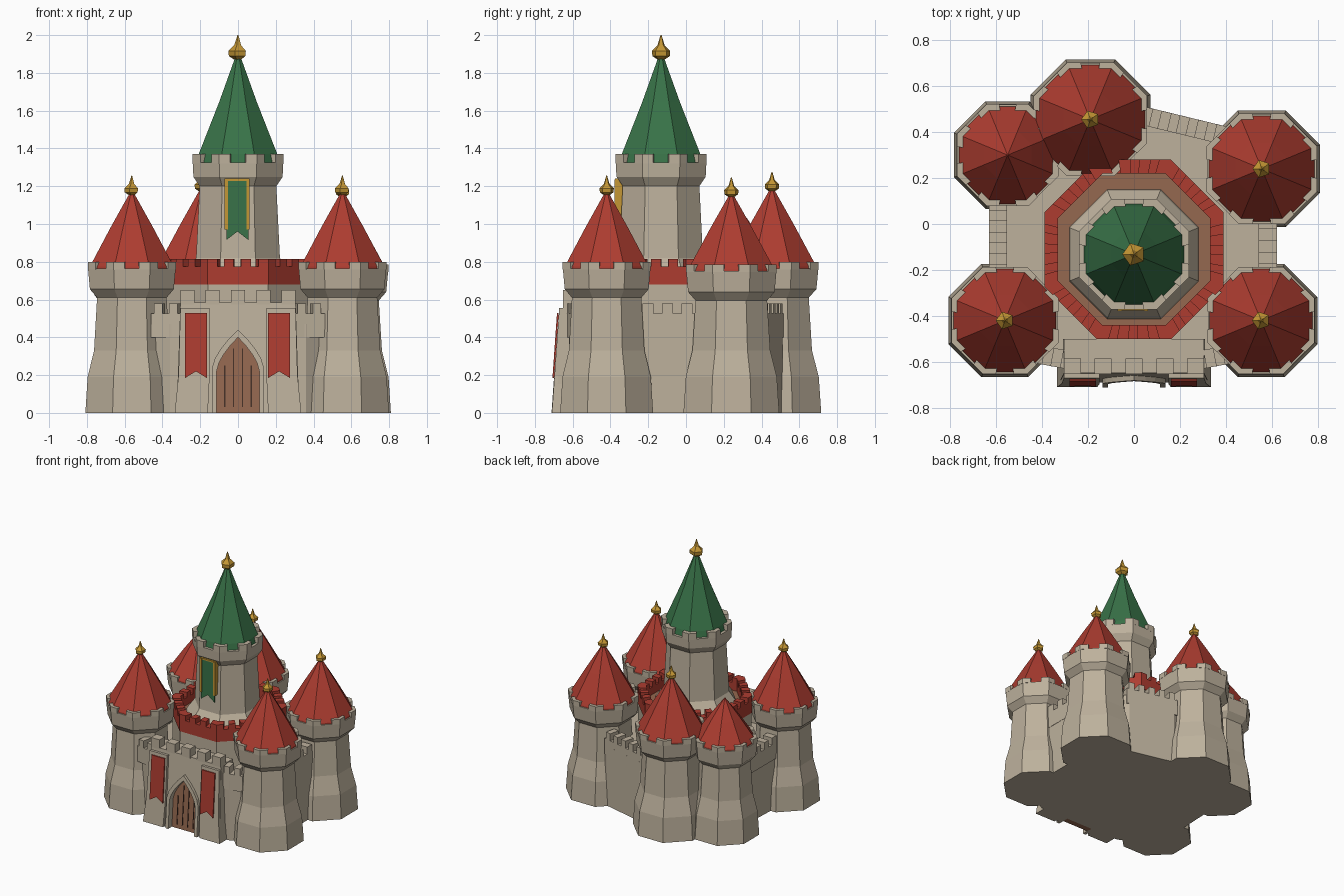
import bpy, bmesh, math
from mathutils import Vector

if "Cube" in bpy.data.objects:
    bpy.data.objects.remove(bpy.data.objects["Cube"])


def material(name, rgb):
    m = bpy.data.materials.new(name)
    m.diffuse_color = (*rgb, 1)
    m.use_nodes = True
    m.node_tree.nodes["Principled BSDF"].inputs["Base Color"].default_value = m.diffuse_color
    return m


STONE = material("warm stone", (0.51, 0.44, 0.335))
RED = material("roof red", (0.42, 0.046, 0.03))
GREEN = material("banner green", (0.04, 0.17, 0.065))
GOLD = material("gold", (0.56, 0.31, 0.035))
BROWN = material("door brown", (0.30, 0.14, 0.08))
DARK = material("dark brown", (0.06, 0.03, 0.02))


def ring(cx, cy, r, z, n=8):
    """Polygon with a flat side to the front; r is centre-to-side distance."""
    big = r / math.cos(math.pi / n)
    return [(cx + big * math.cos((i + .5) * 2 * math.pi / n),
             cy + big * math.sin((i + .5) * 2 * math.pi / n), z) for i in range(n)]


def build(name, stacks, mat):
    """Each stack is a list of equal-length rings, skinned and capped."""
    bm = bmesh.new()
    for rings in stacks:
        vs = [[bm.verts.new(p) for p in r] for r in rings]
        n = len(vs[0])
        for a, b in zip(vs, vs[1:]):
            for i in range(n):
                bm.faces.new((a[i], a[(i + 1) % n], b[(i + 1) % n], b[i]))
        bm.faces.new(vs[0][::-1])
        bm.faces.new(vs[-1])
    bmesh.ops.recalc_face_normals(bm, faces=bm.faces)
    me = bpy.data.meshes.new(name)
    bm.to_mesh(me)
    bm.free()
    me.materials.append(mat)
    ob = bpy.data.objects.new(name, me)
    bpy.context.collection.objects.link(ob)
    return ob


def turned(cx, cy, profile, n=8):
    return [ring(cx, cy, max(r, .002), z, n) for r, z in profile]


def flat(pts, z0, z1):
    """Vertical prism from a plan outline."""
    return [[(x, y, z0) for x, y in pts], [(x, y, z1) for x, y in pts]]


def facade(pts, y0, y1, lean=.07):
    """Front-facing prism from an x-z outline, leaning back with height."""
    return [[(x, y0 + lean * z, z) for x, z in pts], [(x, y1, z) for x, z in pts]]


def box(x0, x1, y0, y1, z0, z1):
    return flat([(x0, y0), (x1, y0), (x1, y1), (x0, y1)], z0, z1)


def corner_merlons(cx, cy, ro, ri, z0, z1, frac):
    """Angled merlon wrapped round every corner of an octagon."""
    out = [Vector(p[:2]) for p in ring(cx, cy, ro, 0)]
    inn = [Vector(p[:2]) for p in ring(cx, cy, ri, 0)]
    res = []
    for i in range(8):
        j, k = i - 1, (i + 1) % 8
        res.append(flat([out[i].lerp(out[j], frac), out[i], out[i].lerp(out[k], frac),
                         inn[i].lerp(inn[k], frac), inn[i], inn[i].lerp(inn[j], frac)], z0, z1))
    return res


def side_merlons(cx, cy, ro, ri, z0, z1, spans):
    """Straight merlons along every side of an octagon."""
    out = [Vector(p[:2]) for p in ring(cx, cy, ro, 0)]
    inn = [Vector(p[:2]) for p in ring(cx, cy, ri, 0)]
    return [flat([out[i].lerp(out[i - 1], a), out[i].lerp(out[i - 1], b),
                  inn[i].lerp(inn[i - 1], b), inn[i].lerp(inn[i - 1], a)], z0, z1)
            for i in range(8) for a, b in spans]


def finial(name, cx, cy, z, s):
    build(name, [turned(cx, cy, [(0, z - s), (.85 * s, z - .35 * s), (.9 * s, z + .25 * s),
                                 (.35 * s, z + .9 * s), (0, z + 2.1 * s)], 5)], GOLD)


# Corner towers: position, scale, crown top, roof tip, has finial
towers = {"front_left": (-.562, -.42, 1.0, .80, 1.18, True),
          "front_right": (.553, -.42, 1.0, .80, 1.18, True),
          "back_right": (.556, .24, 1.03, .785, 1.17, True),
          "back_left": (-.55, .30, .95, .77, 1.06, False),
          "back": (-.19, .455, 1.06, .80, 1.20, True)}
for name, (x, y, s, top, tip, ball) in towers.items():
    prof = [(.246, 0), (.234, .19), (.20, .33), (.184, top - .19), (.222, top - .145), (.232, top - .035)]
    shaft = turned(x, y, [(r * s, z) for r, z in prof])
    build(name + "_tower", [shaft] + corner_merlons(x, y, .233 * s, .19 * s, top - .04, top, .3), STONE)
    build(name + "_roof", [turned(x, y, [(.225 * s, top - .045), (.222 * s, top - .025),
                                         (.11 * s, top + .49 * (tip - top)), (0, tip)])], RED)
    if ball:
        finial(name + "_finial", x, y, tip, .036)

# Main castle block
plan = [(-.63, -.45), (-.36, -.62), (.36, -.62), (.62, -.45), (.62, .25), (.4, .425),
        (.05, .51), (-.2, .45), (-.6, .3)]
build("castle_block", [flat(plan, 0, .47)], STONE)


def wall(name, p, q, count):
    """Curtain wall parapet with merlons, outer face on the line p-q."""
    p, q = Vector(p), Vector(q)
    d = (q - p).normalized()
    inward = Vector((-d.y, d.x)) * .08
    parts = [flat([p, q, q + inward, p + inward], .40, .525)]
    for i in range(count):
        a, b = p.lerp(q, (i + .2) / count), p.lerp(q, (i + .75) / count)
        parts.append(flat([a, b, b + inward, a + inward], .52, .58))
    build(name, parts, STONE)


wall("right_wall", (.622, -.25), (.622, .06), 3)
wall("left_wall", (-.632, .13), (-.632, -.25), 4)
wall("back_wall", (.42, .42), (.02, .517), 5)
wall("front_left_wall", (-.46, -.60), (-.30, -.63), 2)
wall("front_right_wall", (.30, -.63), (.46, -.60), 2)

# Upper terrace under the keep, with its red parapet
CY = -.11
build("terrace_base", [turned(0, CY, [(.385, .4), (.385, .69)])], STONE)
build("terrace_floor", [turned(0, CY, [(.34, .68), (.34, .715)])], BROWN)
out, inn = ring(0, CY, .39, 0), ring(0, CY, .33, 0)
para = [flat([out[i][:2], out[i - 1][:2], inn[i - 1][:2], inn[i][:2]], .68, .775) for i in range(8)]
para += corner_merlons(0, CY, .39, .33, .77, .815, .16)
para += side_merlons(0, CY, .39, .33, .77, .815, [(.29, .45), (.57, .73)])
build("red_parapet", para, RED)

# Keep
KY = -.132
build("keep_tower", [turned(0, KY, [(.285, .70), (.275, .74), (.222, .82), (.203, 1.2),
                                    (.236, 1.25), (.24, 1.325)])]
      + corner_merlons(0, KY, .24, .20, 1.32, 1.37, .29), STONE)
build("keep_roof", [turned(0, KY, [(.222, 1.31), (.208, 1.37), (.1, 1.645), (.012, 1.89)])], GREEN)
finial("keep_finial", 0, KY, 1.905, .046)


def banner(name, x0, x1, z0, z1, notch, y, lean, mat):
    pts = [(x0, z1), (x0, z0), ((x0 + x1) / 2, z0 + notch), (x1, z0), (x1, z1)]
    build(name, [[[(x, y + lean * z, z) for x, z in pts],
                  [(x, y + .009 + lean * z, z) for x, z in pts]]], mat)


# Green keep banner hung in a gold frame
banner("keep_banner", -.062, .056, .915, 1.235, .045, -.374, 0, GREEN)
build("keep_banner_frame", [box(-.072, -.054, -.379, -.33, .97, 1.235),
                            box(.046, .062, -.379, -.33, .97, 1.235),
                            box(-.072, .062, -.376, -.33, 1.228, 1.24)], GOLD)


def arch(w, spring, peak):
    """Pointed arch outline, left foot to right foot."""
    right = []
    for i in range(5):
        t = i / 4
        right.append((w * (1 - t ** 1.6), spring + (peak - spring) * t))
    left = [(-x, z) for x, z in right[:-1]]
    return [(-w, 0)] + left + right[::-1] + [(w, 0)]


# Gatehouse with an open arch, side piers, arch trim and merlons
opening = arch(.113, .22, .40)
build("gatehouse", [facade([(-.325, 0)] + opening + [(.325, 0), (.305, .585), (-.305, .585)], -.69, -.50)], STONE)
piers = [facade([(s * .16, 0), (s * .335, 0), (s * .315, .2), (s * .305, .555), (s * .15, .555),
                 (s * .15, .2)], -.71, -.6) for s in (-1, 1)]
build("gate_piers", piers, STONE)
trim = arch(.138, .235, .44)
build("gate_arch_trim", [facade(trim + opening[::-1], -.712, -.64)], STONE)
build("gate_merlons", [box(x - .037, x + .037, -.652, -.585, .575, .65)
                       for x in (-.268, -.134, 0, .134, .268)], STONE)

# Wooden door with dark plank gaps
build("gate_door", [facade(arch(.118, .22, .405), -.665, -.6)], BROWN)
build("door_plank_gaps", [facade([(x - .003, .03), (x + .003, .03), (x + .003, h), (x - .003, h)],
                                 -.669, -.64) for x, h in ((-.07, .25), (-.023, .34), (.023, .34), (.07, .25))], DARK)

# Red gate banners
banner("left_gate_banner", -.28, -.165, .185, .53, .035, -.72, .07, RED)
banner("right_gate_banner", .16, .275, .185, .53, .035, -.72, .07, RED)
